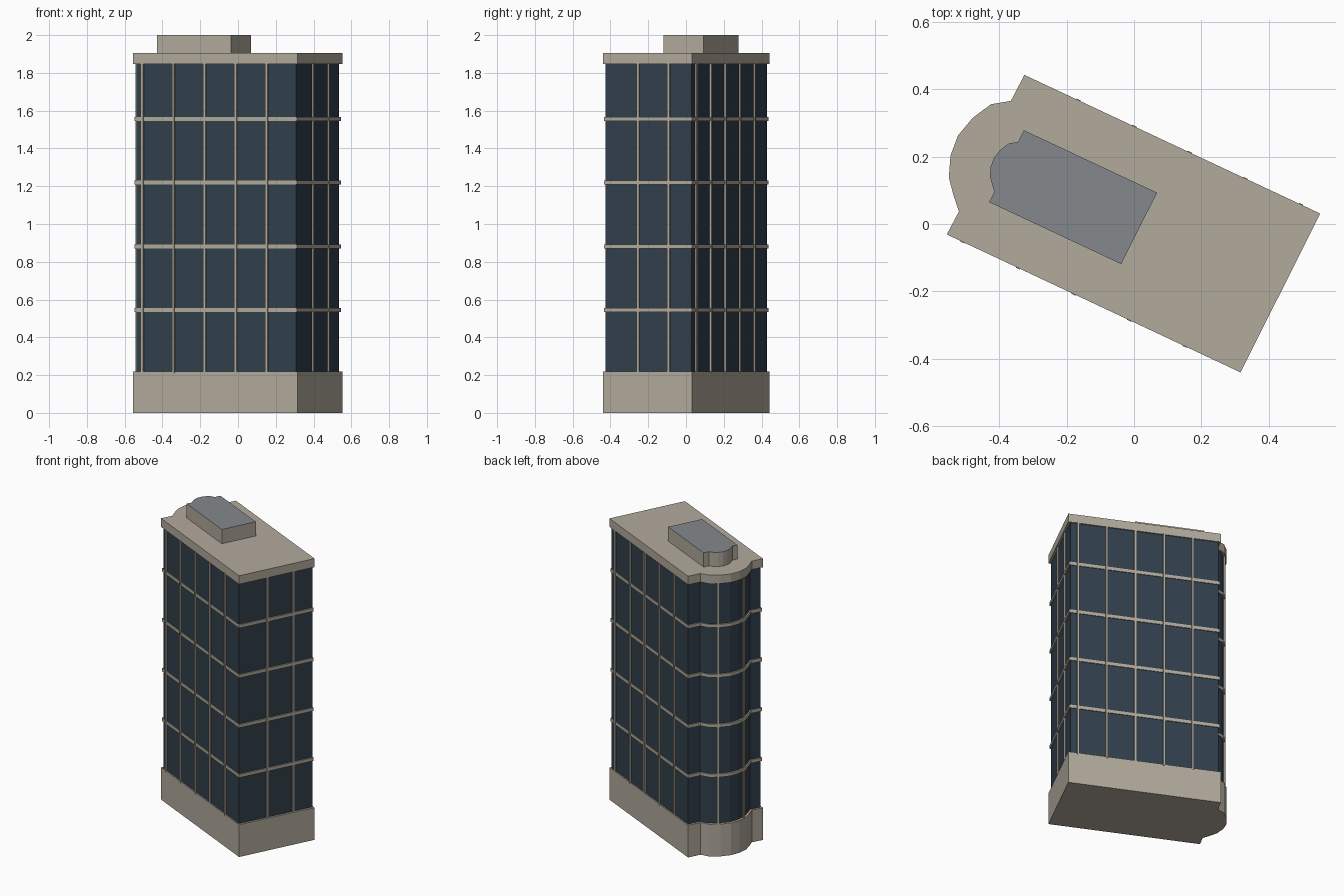
import bpy, bmesh, math
from mathutils import Vector

if "Cube" in bpy.data.objects:
    bpy.data.objects.remove(bpy.data.objects["Cube"])

def material(name, rgb):
    m = bpy.data.materials.new(name)
    m.diffuse_color = (*rgb, 1)
    m.use_nodes = True
    m.node_tree.nodes["Principled BSDF"].inputs["Base Color"].default_value = m.diffuse_color
    return m

STONE = material("beige stone", (0.45, 0.405, 0.335))
GLASS = material("dark blue glass", (0.031, 0.051, 0.072))
ROOF = material("grey roof", (0.235, 0.25, 0.265))

# Footprint, counter-clockwise: long box with a rounded bay on the left end
PLAN = [Vector(p) for p in (
    (-0.555, -0.031), (0.316, -0.44), (0.552, 0.031), (-0.325, 0.442),
    (-0.365, 0.365), (-0.424, 0.355), (-0.478, 0.315), (-0.522, 0.262),
    (-0.544, 0.203), (-0.549, 0.138), (-0.534, 0.081), (-0.519, 0.037))]

def finish(bm, name, *mats):
    bmesh.ops.recalc_face_normals(bm, faces=bm.faces)
    me = bpy.data.meshes.new(name)
    bm.to_mesh(me)
    bm.free()
    for m in mats:
        me.materials.append(m)
    ob = bpy.data.objects.new(name, me)
    bpy.context.collection.objects.link(ob)
    return ob

def slab(name, scale, z0, z1, mat, offset=(0, 0), top=None):
    """Footprint scaled about the centre and raised from z0 to z1."""
    bm = bmesh.new()
    pts = [p * scale + Vector(offset) for p in PLAN]
    lo = [bm.verts.new((p.x, p.y, z0)) for p in pts]
    hi = [bm.verts.new((p.x, p.y, z1)) for p in pts]
    bm.faces.new(lo[::-1])
    cap = bm.faces.new(hi)
    n = len(pts)
    for i in range(n):
        j = (i + 1) % n
        bm.faces.new((lo[i], lo[j], hi[j], hi[i]))
    if top:
        cap.material_index = 1
    return finish(bm, name, *([mat, top] if top else [mat]))

# Main masses
slab("base", 1.0, 0, 0.218, STONE)
slab("glass_tower", 0.97, 0.218, 1.846, GLASS)
slab("cornice", 1.0, 1.846, 1.904, STONE)
slab("penthouse", 0.45, 1.904, 2.0, STONE, (-0.18, 0.079), ROOF)

# Floor ledges
for k in range(4):
    z = 0.544 + 0.3375 * k
    slab(f"floor_ledge_{k + 1}", 0.988, z - 0.011, z + 0.011, STONE)

# Vertical mullions, evenly spaced around the glass, left out at sharp corners
bm = bmesh.new()
ring = [p * 0.97 for p in PLAN]
corners = ring[:4]
t, step, half, out = 0.037, 0.182, 0.007, 0.010
for i, a in enumerate(ring):
    b = ring[(i + 1) % len(ring)]
    d = (b - a).normalized()
    nrm = Vector((d.y, -d.x))
    length = (b - a).length
    while t < length:
        p = a + d * t
        t += step
        if min((p - c).length for c in corners) < 0.02:
            continue
        quad = [p - d * half - nrm * 0.008, p + d * half - nrm * 0.008,
                p + d * half + nrm * out, p - d * half + nrm * out]
        lo = [bm.verts.new((q.x, q.y, 0.21)) for q in quad]
        hi = [bm.verts.new((q.x, q.y, 1.85)) for q in quad]
        bm.faces.new(lo)
        bm.faces.new(hi)
        for k in range(4):
            j = (k + 1) % 4
            bm.faces.new((lo[k], lo[j], hi[j], hi[k]))
    t -= length
finish(bm, "mullions", STONE)
